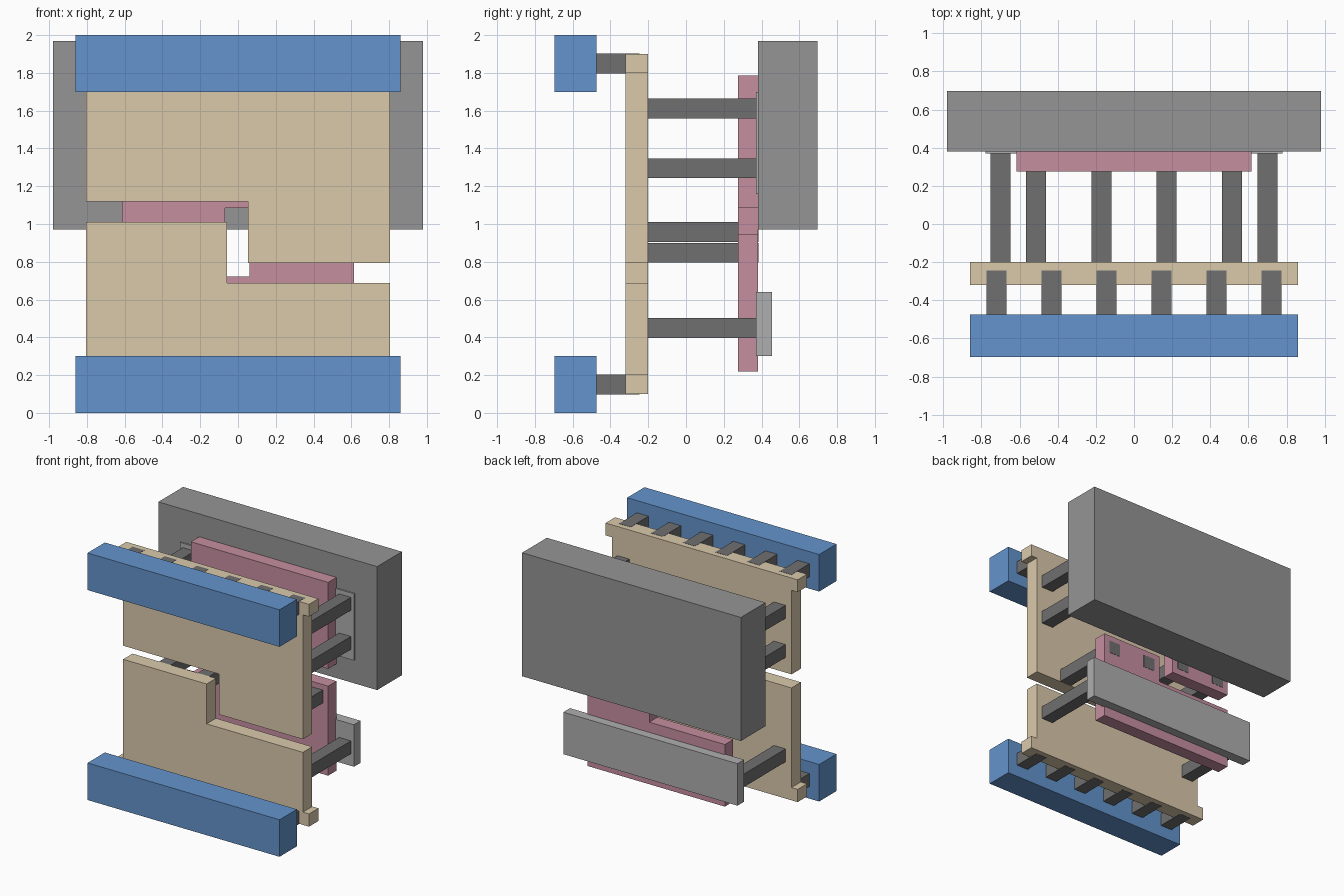
import bpy, bmesh

if "Cube" in bpy.data.objects:
    bpy.data.objects.remove(bpy.data.objects["Cube"])


def material(name, rgb):
    m = bpy.data.materials.new(name)
    m.diffuse_color = (*rgb, 1)
    m.use_nodes = True
    m.node_tree.nodes["Principled BSDF"].inputs["Base Color"].default_value = m.diffuse_color
    return m


BLUE = material("blue", (0.127, 0.296, 0.61))
BEIGE = material("beige", (0.71, 0.59, 0.41))
PINK = material("pink", (0.565, 0.275, 0.352))
DARK = material("dark_grey", (0.16, 0.16, 0.16))
MID = material("mid_grey", (0.30, 0.30, 0.30))
LIGHT = material("light_grey", (0.43, 0.43, 0.43))


def prism(name, outline, y0, y1, mat):
    """Extrude an x-z outline from y0 to y1."""
    bm = bmesh.new()
    face = bm.faces.new([bm.verts.new((x, y0, z)) for x, z in outline])
    ext = bmesh.ops.extrude_face_region(bm, geom=[face])["geom"]
    bmesh.ops.translate(bm, vec=(0, y1 - y0, 0),
                        verts=[v for v in ext if isinstance(v, bmesh.types.BMVert)])
    bmesh.ops.recalc_face_normals(bm, faces=bm.faces)
    me = bpy.data.meshes.new(name)
    bm.to_mesh(me)
    bm.free()
    me.materials.append(mat)
    ob = bpy.data.objects.new(name, me)
    bpy.context.collection.objects.link(ob)
    return ob


def box(name, x0, x1, y0, y1, z0, z1, mat):
    return prism(name, [(x0, z0), (x1, z0), (x1, z1), (x0, z1)], y0, y1, mat)


def peg(name, x, z, y0, y1):
    w = 0.0525
    box(name, x - w, x + w, y0, y1, z - w, z + w, DARK)


# Stepped front panels with wider flanges at the outer edges
prism("upper_front_panel",
      [(-0.86, 1.9), (-0.86, 1.8), (-0.805, 1.8), (-0.805, 1.12), (0.053, 1.12),
       (0.053, 0.793), (0.805, 0.793), (0.805, 1.8), (0.86, 1.8), (0.86, 1.9)],
      -0.32, -0.20, BEIGE)
prism("lower_front_panel",
      [(-0.86, 0.1), (0.86, 0.1), (0.86, 0.203), (0.805, 0.203), (0.805, 0.687),
       (-0.057, 0.687), (-0.057, 1.01), (-0.805, 1.01), (-0.805, 0.203), (-0.86, 0.203)],
      -0.32, -0.20, BEIGE)

# Stepped rear panels
prism("upper_rear_panel",
      [(-0.615, 1.785), (-0.615, 0.855), (-0.068, 0.855), (-0.068, 1.085),
       (0.615, 1.085), (0.615, 1.785)], 0.275, 0.381, PINK)
prism("lower_rear_panel",
      [(-0.615, 0.22), (0.615, 0.22), (0.615, 0.945), (0.062, 0.945),
       (0.062, 0.723), (-0.615, 0.723)], 0.275, 0.381, PINK)

# Front bars and their rows of pegs
for end, z0, zp in (("lower", 0.0, 0.151), ("upper", 1.7, 1.849)):
    box(end + "_bar", -0.86, 0.86, -0.697, -0.475, z0, z0 + 0.3, BLUE)
    for i in range(6):
        peg(end + "_bar_peg", -0.72 + 0.288 * i, zp, -0.48, -0.245)

# Rear block and mounting plates
box("rear_block", -0.98, 0.98, 0.381, 0.697, 0.97, 1.97, MID)
box("upper_plate", -0.78, 0.78, 0.37, 0.455, 1.16, 1.70, LIGHT)
box("lower_plate", -0.78, 0.78, 0.37, 0.455, 0.30, 0.64, LIGHT)

# Side pegs from front panels to plates
for x in (-0.70, 0.70):
    for z in (0.45, 1.295, 1.612):
        peg("side_peg", x, z, -0.21, 0.38)

# Middle pegs passing through the rear panels
for x, z in ((-0.515, 0.957), (-0.17, 0.957), (0.17, 0.848), (0.515, 0.848)):
    peg("middle_peg", x, z, -0.21, 0.383)
